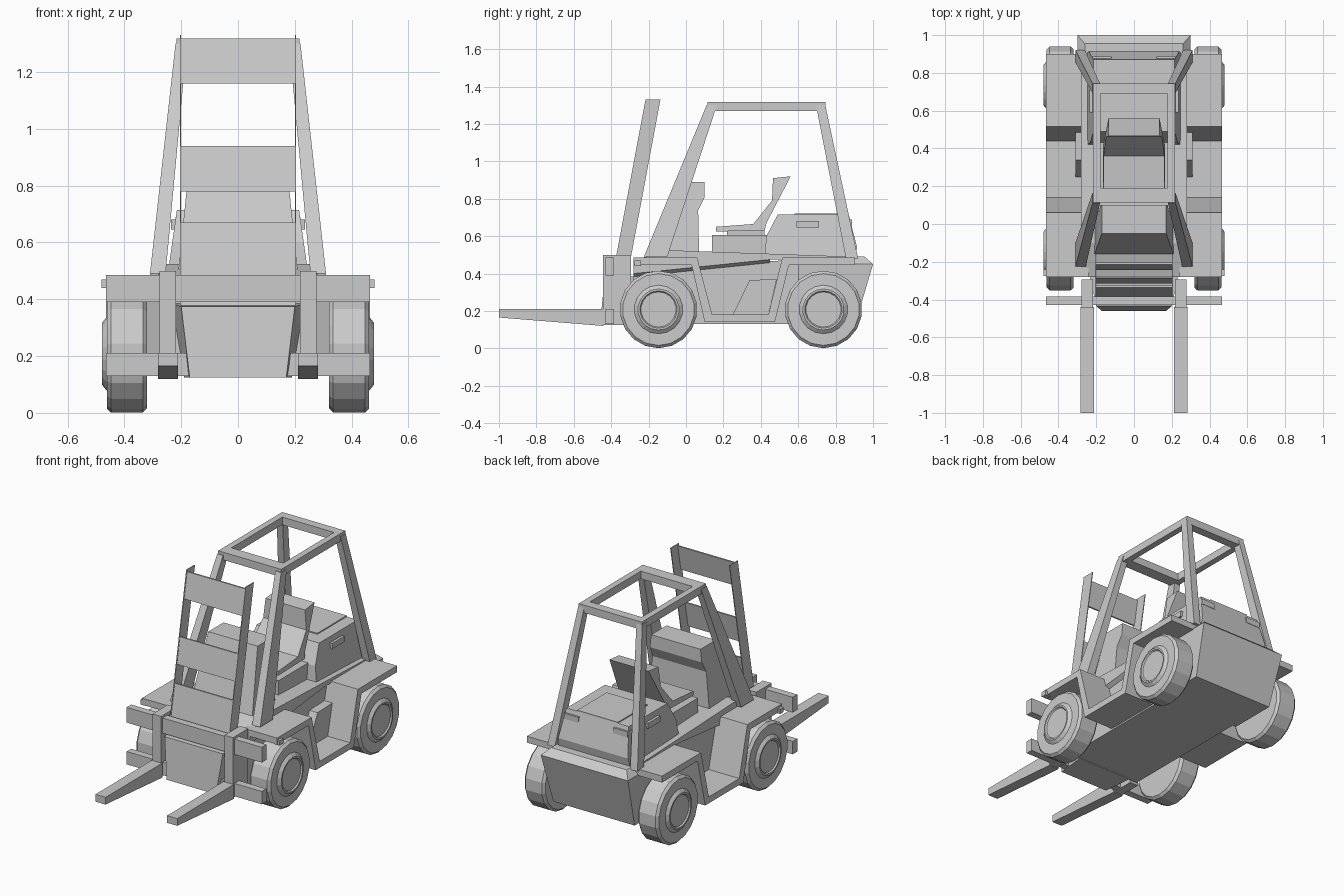
import bpy
import bmesh
import math

cube = bpy.data.objects.get("Cube")
if cube:
    bpy.data.objects.remove(cube, do_unlink=True)

grey = bpy.data.materials.new("plain grey")
grey.use_nodes = True
COLOUR = (0.6, 0.6, 0.6, 1)
grey.diffuse_color = COLOUR
grey.node_tree.nodes["Principled BSDF"].inputs["Base Color"].default_value = COLOUR


def loft(name, rings):
    """Skin matching rings of points, closing the ends."""
    bm = bmesh.new()
    loops = [[bm.verts.new(p) for p in ring] for ring in rings]
    n = len(rings[0])
    for a, b in zip(loops, loops[1:]):
        for i in range(n):
            j = (i + 1) % n
            bm.faces.new((a[i], a[j], b[j], b[i]))
    bm.faces.new(loops[0])
    bm.faces.new(loops[-1])
    bmesh.ops.recalc_face_normals(bm, faces=bm.faces)
    mesh = bpy.data.meshes.new(name)
    bm.to_mesh(mesh)
    bm.free()
    mesh.materials.append(grey)
    obj = bpy.data.objects.new(name, mesh)
    bpy.context.collection.objects.link(obj)


def pair(name, rings):
    """Make a part on the left and its mirror image on the right."""
    loft("left_" + name, rings)
    loft("right_" + name, [[(-x, y, z) for x, y, z in r] for r in rings])


def slab(profile, x0, x1):
    """Two side rings of a (y, z) profile."""
    return [[(x, y, z) for y, z in profile] for x in (x0, x1)]


def rect(y0, y1, z0, z1):
    return [(y0, z0), (y1, z0), (y1, z1), (y0, z1)]


def quad(x0, x1, y0, y1, z):
    return [(x0, y0, z), (x1, y0, z), (x1, y1, z), (x0, y1, z)]


def tapered(name, profile, low, high):
    """Centred part whose half width runs from low to high up its height."""
    zs = [z for y, z in profile]
    lo, span = min(zs), max(zs) - min(zs)
    half = [low + (high - low) * (z - lo) / span for z in zs]
    loft(name, [[(s * w, y, z) for w, (y, z) in zip(half, profile)] for s in (-1, 1)])


def across(y_low, y_high, z_low, z_high, low, high):
    """Cross ring with half widths low and high at its two heights."""
    return [(-low, y_low, z_low), (low, y_low, z_low), (high, y_high, z_high), (-high, y_high, z_high)]


# Lower body, counterweight and front apron
tapered("chassis", [(-0.28, 0.13), (0.7, 0.13), (0.7, 0.475), (-0.1, 0.45), (-0.28, 0.4)], 0.255, 0.255)
loft("counterweight", [quad(-0.28, 0.28, 0.6, 0.905, 0.13), quad(-0.3, 0.3, 0.6, 1.0, 0.45),
                       quad(-0.26, 0.26, 0.6, 0.955, 0.49)])
loft("front_apron", [across(-0.46, -0.435, 0.125, 0.375, 0.17, 0.2), across(-0.27, -0.27, 0.125, 0.385, 0.19, 0.235)])
tapered("platform", [(-0.28, 0.4), (-0.28, 0.47), (-0.1, 0.525), (0.9, 0.49), (0.9, 0.48), (0.45, 0.475)], 0.28, 0.28)
loft("platform_underside", [across(-0.28, 0.45, 0.38, 0.455, 0.25, 0.25), across(-0.28, 0.45, 0.4, 0.475, 0.28, 0.28)])

# Folded fender and step sheet on each side
fender = [(-0.28, 0.485), (0.06, 0.485), (0.14, 0.18), (0.44, 0.18), (0.515, 0.485), (0.9, 0.485),
          (0.9, 0.445), (0.55, 0.445), (0.475, 0.14), (0.1, 0.14), (0.03, 0.445), (-0.28, 0.445)]
pair("fender", slab(fender, 0.24, 0.465))
pair("side_step", slab([(0.25, 0.18), (0.44, 0.18), (0.485, 0.37), (0.34, 0.365)], 0.24, 0.31))
pair("side_lamp", slab(rect(-0.275, -0.24, 0.44, 0.47), 0.44, 0.48))

# Wheels: turned profile of (radius, x)
tyre = [(0.12, 0.32), (0.192, 0.32), (0.207, 0.335), (0.207, 0.447), (0.192, 0.462), (0.13, 0.462),
        (0.11, 0.478), (0.1, 0.478), (0.094, 0.47)]
SIDES = 18
for label, cy in (("front_wheel", -0.147), ("rear_wheel", 0.735)):
    rings = []
    for r, x in tyre:
        angles = [2 * math.pi * (i + 0.5) / SIDES for i in range(SIDES)]
        rings.append([(x, cy + r * math.cos(a), 0.208 + r * math.sin(a)) for a in angles])
    pair(label, rings)

# Fork carriage
for label, z0, z1 in (("upper", 0.39, 0.485), ("lower", 0.13, 0.21)):
    loft(label + "_carriage_bar", slab(rect(-0.43, -0.385, z0, z1), -0.465, 0.465))
pair("fork_upright", slab(rect(-0.445, -0.295, 0.125, 0.5), 0.218, 0.277))
pair("fork", slab([(-1, 0.165), (-0.44, 0.12), (-0.44, 0.21), (-1, 0.21)], 0.212, 0.282))


# Leaning mast: thin rails joined by cross plates
def mast_y(z):
    return -0.4 + 0.187 * (z - 0.35)


rail = [(mast_y(0.38), 0.38), (mast_y(0.38) + 0.08, 0.38), (mast_y(1.33) + 0.08, 1.33), (mast_y(1.33), 1.33)]
pair("mast_rail", slab(rail, 0.2, 0.205))
for label, z0, z1 in (("lower", 0.36, 0.67), ("middle", 0.78, 0.94), ("top", 1.16, 1.318)):
    a, b = mast_y(z0) + 0.004, mast_y(z1) + 0.004
    loft(label + "_mast_plate", slab([(a, z0), (a + 0.01, z0), (b + 0.01, z1), (b, z1)], -0.2, 0.2))

# Overhead guard: four legs and a rectangular roof frame
pair("guard_front_leg", [quad(0.255, 0.31, -0.225, -0.1, 0.49), quad(0.18, 0.22, 0.11, 0.165, 1.3)])
pair("guard_rear_leg", [quad(0.26, 0.31, 0.855, 0.92, 0.48), quad(0.18, 0.22, 0.695, 0.745, 1.3)])
pair("roof_side_bar", slab(rect(0.115, 0.745, 1.27, 1.318), 0.178, 0.217))
loft("roof_front_bar", slab(rect(0.115, 0.19, 1.27, 1.318), -0.21, 0.21))
loft("roof_rear_bar", slab(rect(0.69, 0.745, 1.27, 1.318), -0.21, 0.21))

# Dashboard cowl
tapered("dashboard", [(-0.16, 0.5), (-0.05, 0.89), (0.1, 0.89), (0.1, 0.81), (0.065, 0.74), (0.07, 0.5)], 0.21, 0.17)

# Seat
loft("seat_base", slab(rect(0.14, 0.45, 0.49, 0.605), -0.18, 0.18))
loft("seat_pedestal", slab(rect(0.22, 0.42, 0.6, 0.64), -0.11, 0.11))
tapered("seat", [(0.16, 0.625), (0.16, 0.65), (0.36, 0.665), (0.46, 0.79), (0.465, 0.91), (0.56, 0.92),
                 (0.43, 0.67), (0.42, 0.63)], 0.165, 0.135)

# Engine hood with side vents, lid and rear catches
tapered("engine_hood", [(0.42, 0.49), (0.43, 0.6), (0.49, 0.715), (0.87, 0.715), (0.915, 0.54), (0.9, 0.47)], 0.25, 0.215)
loft("hood_lid", slab(rect(0.58, 0.87, 0.7, 0.722), -0.14, 0.14))
pair("hood_vent", slab(rect(0.59, 0.71, 0.645, 0.68), 0.2, 0.236))
pair("hood_catch", slab(rect(0.85, 0.888, 0.655, 0.69), 0.12, 0.22))
